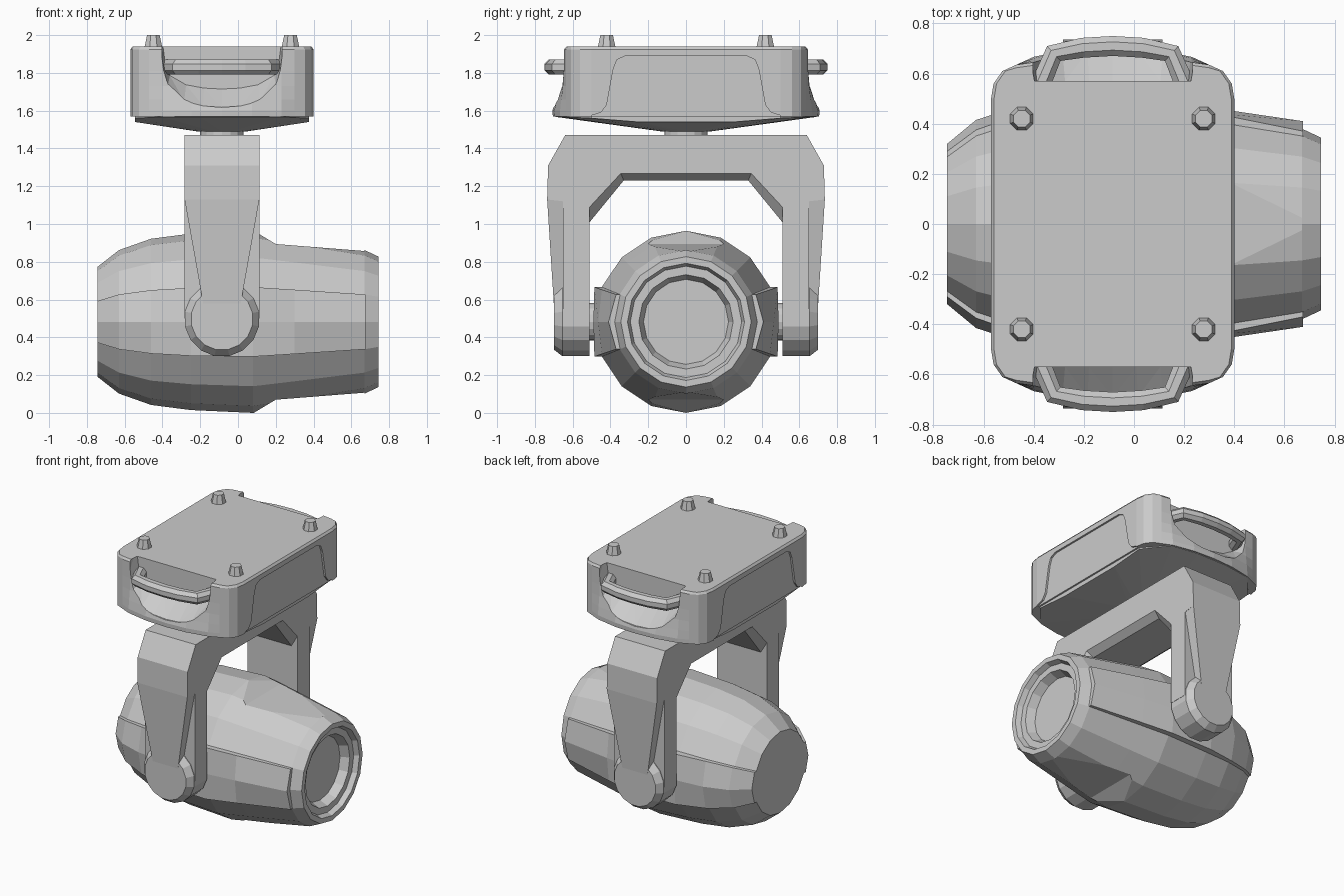
import bpy, bmesh
from math import sin, cos, pi
from mathutils import Vector

if "Cube" in bpy.data.objects:
    bpy.data.objects.remove(bpy.data.objects["Cube"])

CX, CZ = -0.085, 0.482      # yoke/base axis in x, head axis in z


def finish(name, bm):
    bmesh.ops.recalc_face_normals(bm, faces=bm.faces)
    me = bpy.data.meshes.new(name)
    bm.to_mesh(me)
    bm.free()
    ob = bpy.data.objects.new(name, me)
    bpy.context.collection.objects.link(ob)
    return ob


def loft(name, rings):
    """Skin equal-length rings of points and cap both ends."""
    bm = bmesh.new()
    vs = [[bm.verts.new(p) for p in r] for r in rings]
    n = len(vs[0])
    for a, b in zip(vs, vs[1:]):
        for i in range(n):
            j = (i + 1) % n
            bm.faces.new((a[i], a[j], b[j], b[i]))
    bm.faces.new(vs[0])
    bm.faces.new(vs[-1])
    return finish(name, bm)


def hull(name, pts):
    bm = bmesh.new()
    vs = [bm.verts.new(p) for p in pts]
    res = bmesh.ops.convex_hull(bm, input=vs)
    loose = [v for v in bm.verts if not v.link_faces]
    bmesh.ops.delete(bm, geom=loose, context='VERTS')
    return finish(name, bm)


def circle(n, r, place, off=0.0):
    return [place(r * cos(2 * pi * (i + off) / n), r * sin(2 * pi * (i + off) / n)) for i in range(n)]


def cut(ob, cutter):
    cutter.hide_render = True
    m = ob.modifiers.new("cut", 'BOOLEAN')
    m.operation, m.solver, m.object = 'DIFFERENCE', 'EXACT', cutter
    bpy.context.view_layer.objects.active = ob
    bpy.ops.object.modifier_apply(modifier=m.name)
    bpy.data.objects.remove(cutter)


# Lamp head: 16-sided barrel along x with stepped lens recess
stations = [(-.745, .29), (-.63, .38), (-.46, .44), (-.25, .467), (.08, .482), (.3, .445), (.67, .38),
            (.745, .345), (.745, .31), (.71, .295), (.71, .25), (.65, .225)]
head = loft("lamp_head", [circle(16, r, lambda a, b, x=x: (x, a, CZ + b)) for x, r in stations])

# Shallow scoops on top and underside of the head
scoop = [(.08, .484), (.2, .412), (.67, .375), (.67, .6), (.08, .6)]
for s in (1, -1):
    cut(head, loft("scoop_cutter", [[(x, y, CZ + s * z) for x, z in scoop] for y in (-.21, .21)]))

# Raised side panels of the head: x, centre y, edge y, half height
panel = [(-.745, .32, .29, .11), (-.63, .415, .375, .145), (-.46, .47, .435, .168), (-.25, .49, .478, .18),
         (.08, .49, .485, .184), (.3, .465, .445, .17), (.675, .41, .37, .145)]
for s in (1, -1):
    loft("head_side_panel", [[(x, s * (e - .1), CZ + h), (x, s * e, CZ + h), (x, s * c, CZ),
                              (x, s * e, CZ - h), (x, s * (e - .1), CZ - h)] for x, c, e, h in panel])


# Yoke: U-shaped profile, opening chamfered on both faces
def yoke_ring(x, inner_z, arch_y, arch_z):
    half = [(.64, 1.47), (.73, 1.31), (.735, 1.13), (.65, 1.12), (.65, .5), (.51, .5),
            (.51, inner_z), (arch_y, arch_z)]
    return [(CX + x, y, z) for y, z in half] + [(CX + x, -y, z) for y, z in reversed(half)]


wide, narrow = (1.09, .345, 1.268), (1.01, .33, 1.23)
loft("yoke", [yoke_ring(-.198, *wide), yoke_ring(-.15, *narrow), yoke_ring(.15, *narrow), yoke_ring(.198, *wide)])

for s in (1, -1):
    # Tapered rib on the outside of each arm
    loft("yoke_arm_rib", [[(CX - w, s * .64, z), (CX - w, s * y, z), (CX + w, s * y, z), (CX + w, s * .64, z)]
                          for w, y, z in ((.198, .735, 1.13), (.1, .7, .58))])
    # Rounded pivot end of each arm
    loft("yoke_pivot_end", [circle(16, r, lambda a, b, y=y: (CX + a, s * y, .497 + b), .5)
                            for y, r in ((.51, .2), (.655, .2), (.7, .165))])
    # Tilt axle
    loft("tilt_axle", [circle(16, .1, lambda a, b, y=y: (CX + a, s * y, CZ + b)) for y in (.45, .53)])

# Pan pivot between yoke and base
loft("pan_pivot", [circle(16, .115, lambda a, b, z=z: (CX + a, b, z)) for z in (1.46, 1.51)])


# Base housing: rounded rectangle with ends flaring towards the bottom
def base_ring(z, flare, inset=0.0):
    q = [(.485 - inset, .5), (.475 - inset, .56), (.44 - inset, .61), (.385, .635 - inset),
         (.315, .645 + flare * .35 - inset), (.16, .645 + flare * .85 - inset)]
    mid = [(0, .645 + flare - inset)]
    right = q + mid
    left = [(-x, y) for x, y in reversed(q)]
    back = right + left
    return [(CX + x, y, z) for x, y in back] + [(CX - x, -y, z) for x, y in back]


base = loft("base_housing", [base_ring(1.57, .06), base_ring(1.6, .062), base_ring(1.66, .045), base_ring(1.73, .02),
                             base_ring(1.81, .005), base_ring(1.925, 0), base_ring(1.94, 0, .012)])

# Handle recesses in both ends
u_shape = [(.32, 2.0), (.315, 1.8), (.29, 1.72), (.2, 1.65), (.1, 1.625), (0, 1.618)]
for s in (1, -1):
    pts = []
    for m in (1, -1):
        pts += [(CX + m * x, s * .8, z) for x, z in u_shape]
        pts += [(CX + m * x, s * .69, z) for x, z in u_shape]
        pts += [(CX + m * x * (1 if z > 1.9 else .95), s * .57, max(z, z + (1.94 - z) * .3)) for x, z in u_shape]
    cut(base, hull("recess_cutter", pts))

# Shallow panels in both long sides
side = [(.5, 1.55), (.5, 1.575), (.45, 1.59), (.42, 1.63), (.385, 1.82), (.365, 1.87), (.32, 1.89)]
outline = side + [(-y, z) for y, z in reversed(side)]
for s in (1, -1):
    cut(base, loft("panel_cutter", [[(CX + s * x, y, z) for y, z in outline] for x in (.472, .55)]))

# Shallow conical underside of the base
under = circle(16, .13, lambda a, b: (CX + a, b, 1.49))
for sx in (1, -1):
    for sy in (1, -1):
        under += [(CX + sx * x, sy * y, z) for x, y, z in
                  ((.46, .5, 1.585), (.46, .5, 1.56), (.46, .25, 1.54), (.32, .64, 1.585), (.32, .66, 1.567),
                   (.12, .69, 1.567), (.12, .69, 1.585))]
hull("base_underside", under)

# Carry handles
path = [(-.29, .55), (-.235, .68), (-.12, .703), (0, .71), (.12, .703), (.235, .68), (.29, .55)]
for s in (1, -1):
    rings = []
    for i, (x, y) in enumerate(path):
        a, b = Vector(path[max(i - 1, 0)]), Vector(path[min(i + 1, len(path) - 1)])
        t = (b - a).normalized()
        nx, ny = -t.y, t.x
        rings.append(circle(8, .043, lambda u, v: (CX + x + nx * u, s * (y + ny * u), 1.83 + v), .5))
    loft("carry_handle", rings)

# Feet on top of the base
for x in (-.363, .363):
    for y in (-.42, .42):
        loft("foot", [circle(8, r, lambda a, b, z=z: (CX + x + a, y + b, z), .5)
                      for z, r in ((1.93, .052), (2.0, .036))])
